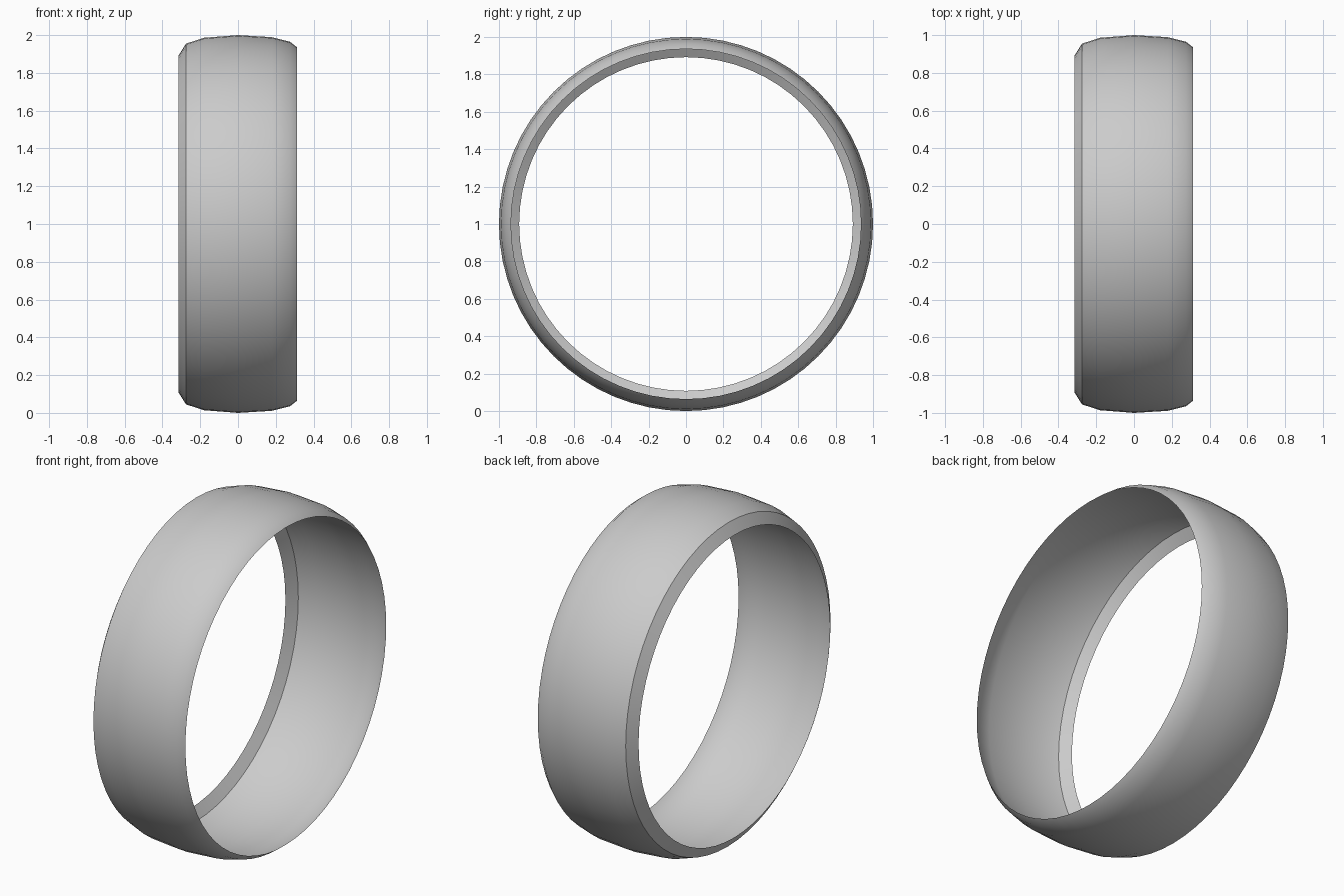
import bpy, bmesh, math

if "Cube" in bpy.data.objects:
    bpy.data.objects.remove(bpy.data.objects["Cube"])

SEGMENTS = 64

# Cross-section of the thin band: (x, radius), left lip to right rim
PROFILE = [(-0.315, 0.892), (-0.275, 0.955), (-0.18, 0.986), (0.0, 1.0),
           (0.18, 0.989), (0.275, 0.965), (0.312, 0.936)]


def revolve_about_x(name, profile, centre_z):
    bm = bmesh.new()
    rings = []
    for x, r in profile:
        rings.append([bm.verts.new((x,
                                    r * math.sin(2 * math.pi * i / SEGMENTS),
                                    centre_z + r * math.cos(2 * math.pi * i / SEGMENTS)))
                      for i in range(SEGMENTS)])
    for a, b in zip(rings, rings[1:]):
        for i in range(SEGMENTS):
            j = (i + 1) % SEGMENTS
            bm.faces.new((a[i], b[i], b[j], a[j]))
    # Point the normals outward
    bm.normal_update()
    f = bm.faces[:][SEGMENTS * 3]
    c = f.calc_center_median()
    if f.normal.y * c.y + f.normal.z * (c.z - centre_z) < 0:
        bmesh.ops.reverse_faces(bm, faces=bm.faces[:])
    mesh = bpy.data.meshes.new(name)
    bm.to_mesh(mesh)
    bm.free()
    obj = bpy.data.objects.new(name, mesh)
    bpy.context.collection.objects.link(obj)
    return obj


# Open ring band with a bevelled lip on the left
band = revolve_about_x("ring_band", PROFILE, 1.0)
bpy.context.view_layer.objects.active = band
band.select_set(True)
bpy.ops.object.shade_smooth_by_angle(angle=math.radians(30))
